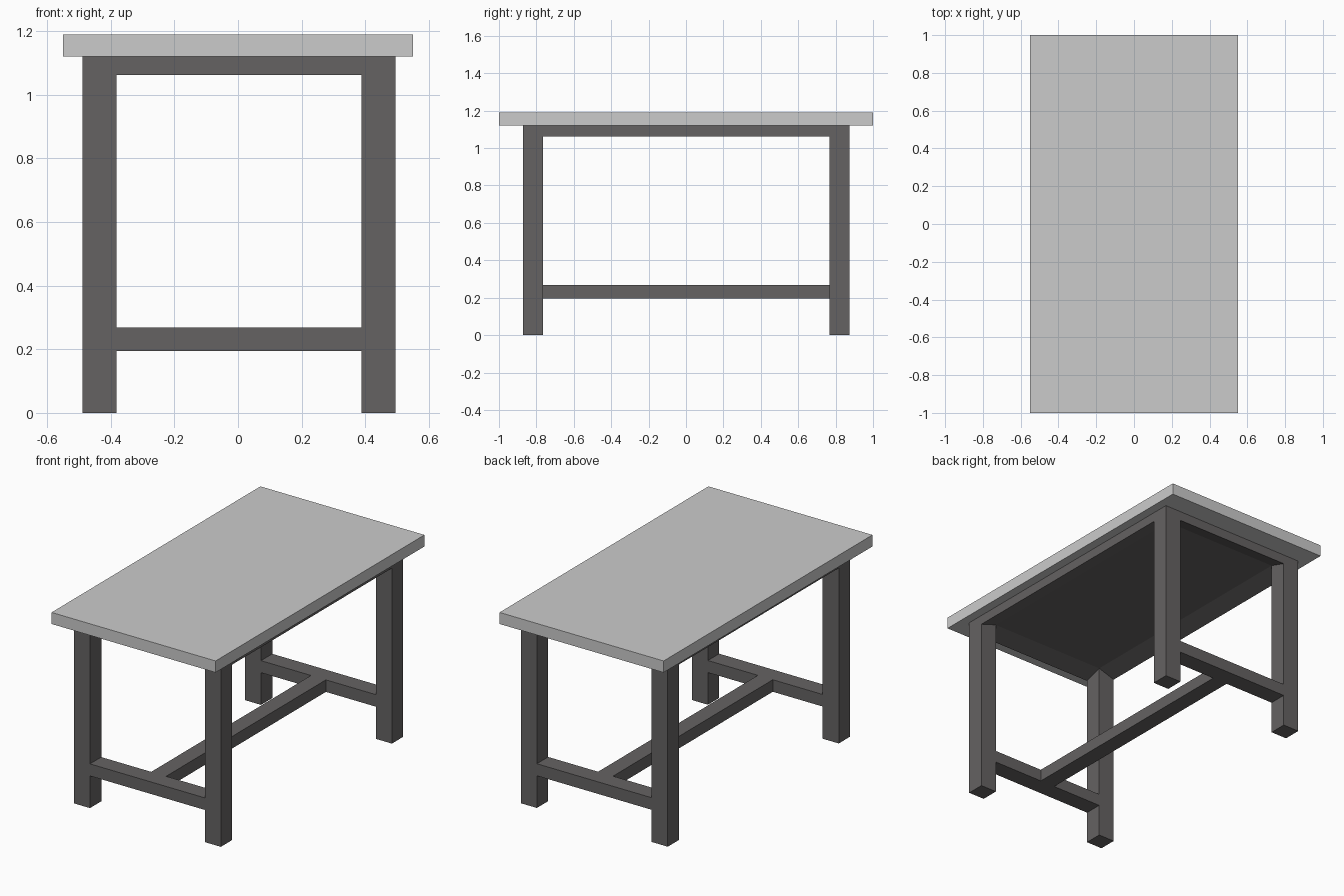
import bpy, bmesh

if "Cube" in bpy.data.objects:
    bpy.data.objects.remove(bpy.data.objects["Cube"])

# Frame dimensions: outer and inner faces of the legs, apron and stretcher heights
CX, CY = 0.003, 0.001
XO, XI = 0.4925, 0.385
YO, YI = 0.873, 0.765
TOP_Z, TOP_H = 1.12, 0.07
APRON_Z, PANEL_Z = 1.063, 1.098
S0, S1 = 0.195, 0.268

dark = bpy.data.materials.new("dark_frame")
dark.diffuse_color = (0.13, 0.123, 0.123, 1)
dark.use_nodes = True
dark.node_tree.nodes["Principled BSDF"].inputs["Base Color"].default_value = dark.diffuse_color


def finish(name, bm, mat=None):
    bmesh.ops.recalc_face_normals(bm, faces=bm.faces)
    me = bpy.data.meshes.new(name)
    bm.to_mesh(me)
    bm.free()
    ob = bpy.data.objects.new(name, me)
    bpy.context.collection.objects.link(ob)
    if mat:
        me.materials.append(mat)
    return ob


def box(name, x, y, z, mat=dark):
    bm = bmesh.new()
    bmesh.ops.create_cube(bm, size=1)
    for v in bm.verts:
        v.co = [r[0] if c < 0 else r[1] for c, r in zip(v.co, (x, y, z))]
    return finish(name, bm, mat)


def span(c, side, a, b):
    return sorted((c + side * a, c + side * b))


# Table top
box("table_top", (-0.55, 0.55), (-1, 1), (TOP_Z, TOP_Z + TOP_H), None)

# Apron: shallow tray whose underside slopes up to a raised centre panel
bm = bmesh.new()
rings = []
for hx, hy, z in ((XO, YO, TOP_Z), (XO, YO, APRON_Z), (XI, YI, PANEL_Z)):
    rings.append([bm.verts.new((CX + sx * hx, CY + sy * hy, z))
                  for sx, sy in ((-1, -1), (1, -1), (1, 1), (-1, 1))])
for a, b in zip(rings, rings[1:]):
    for i in range(4):
        j = (i + 1) % 4
        bm.faces.new((a[i], a[j], b[j], b[i]))
bm.faces.new(rings[0])
bm.faces.new(rings[-1])
finish("apron", bm, dark)

# Legs and end stretchers
for sy, end in ((-1, "front"), (1, "back")):
    ys = span(CY, sy, YI, YO)
    for sx, side in ((-1, "left"), (1, "right")):
        box(f"{end}_{side}_leg", span(CX, sx, XI, XO), ys, (0, PANEL_Z))
    box(f"{end}_stretcher", (CX - XI, CX + XI), ys, (S0, S1))

# Long centre stretcher
box("centre_stretcher", (CX - 0.05, CX + 0.05), (CY - YI, CY + YI), (S0, S1))
